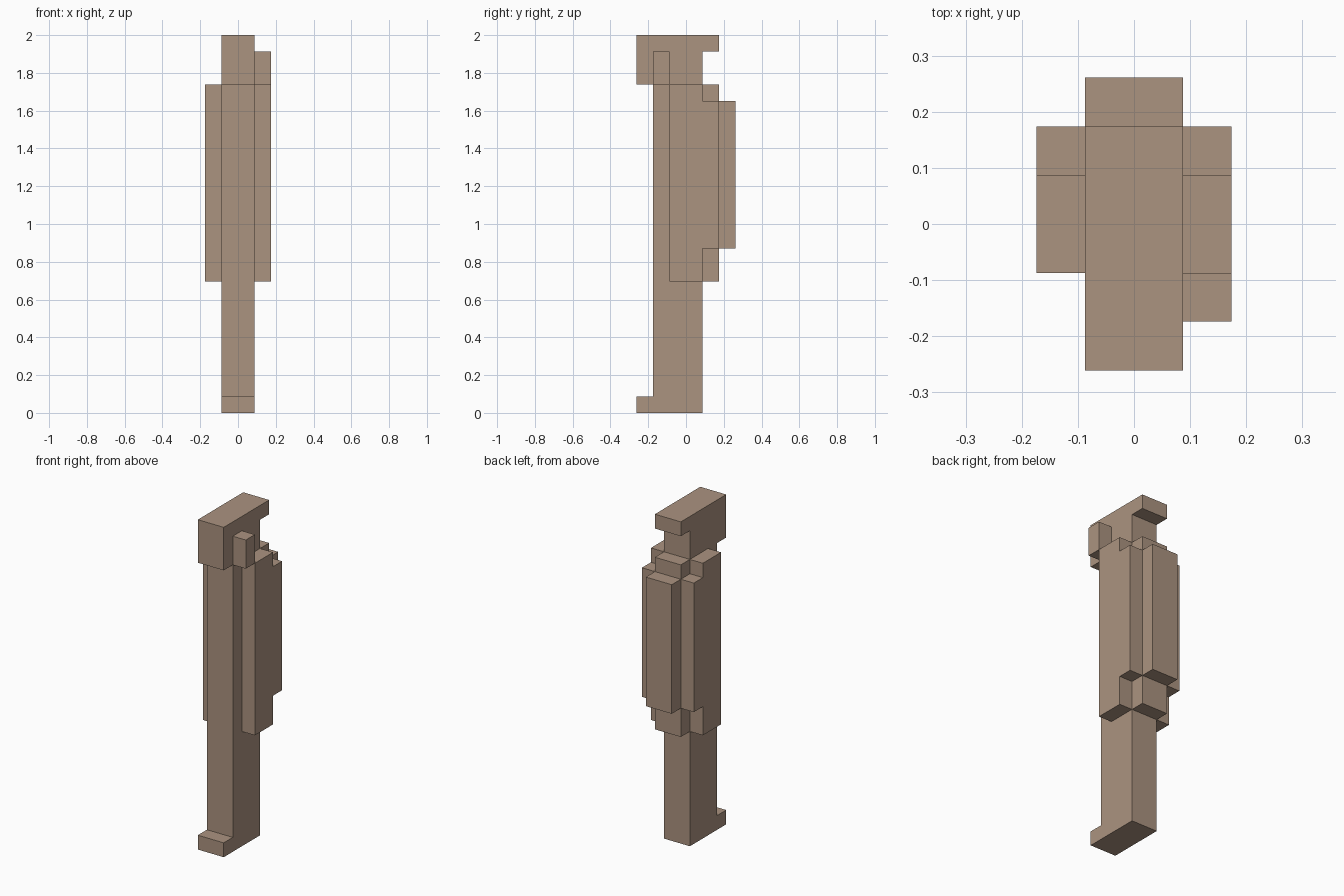
import bpy
import bmesh

if "Cube" in bpy.data.objects:
    bpy.data.objects.remove(bpy.data.objects["Cube"])

U = 2 / 23  # edge length of one block unit

tan = bpy.data.materials.new("warm_tan")
tan.diffuse_color = (0.407, 0.292, 0.216, 1)
tan.use_nodes = True
tan.node_tree.nodes["Principled BSDF"].inputs["Base Color"].default_value = tan.diffuse_color


def finish(name, bm):
    bmesh.ops.recalc_face_normals(bm, faces=bm.faces)
    mesh = bpy.data.meshes.new(name)
    bm.to_mesh(mesh)
    bm.free()
    mesh.materials.append(tan)
    obj = bpy.data.objects.new(name, mesh)
    bpy.context.collection.objects.link(obj)
    return obj


def prism(name, profile, x0, x1):
    """Extrude a side profile of (y, z) block units from x0 to x1."""
    bm = bmesh.new()
    face = bm.faces.new([bm.verts.new((x0 * U, y * U, z * U)) for y, z in profile])
    side = bmesh.ops.extrude_face_region(bm, geom=[face])["geom"]
    verts = [v for v in side if isinstance(v, bmesh.types.BMVert)]
    bmesh.ops.translate(bm, verts=verts, vec=((x1 - x0) * U, 0, 0))
    return finish(name, bm)


def box(name, x, y, z):
    return prism(name, [(y[0], z[0]), (y[1], z[0]), (y[1], z[1]), (y[0], z[1])], *x)


# Central column: foot, leg, torso and overhanging head in one profile
prism("body_column", [(-3, 0), (1, 0), (1, 22), (2, 22), (2, 23), (-3, 23),
                      (-3, 20), (-2, 20), (-2, 1), (-3, 1)], -1, 1)

# Stepped slab on the back
prism("back_slab", [(1, 8), (2, 8), (2, 10), (3, 10), (3, 19), (2, 19),
                    (2, 20), (1, 20)], -1, 1)

# Side panels, each with a shorter step towards the back
for label, x0, x1 in (("left", -2, -1), ("right", 1, 2)):
    prism(label + "_side_panel", [(-1, 8), (1, 8), (1, 10), (2, 10), (2, 19),
                                  (1, 19), (1, 20), (-1, 20)], x0, x1)

# Small block beside the head, on one side only
box("head_side_block", (1, 2), (-2, -1), (20, 22))
